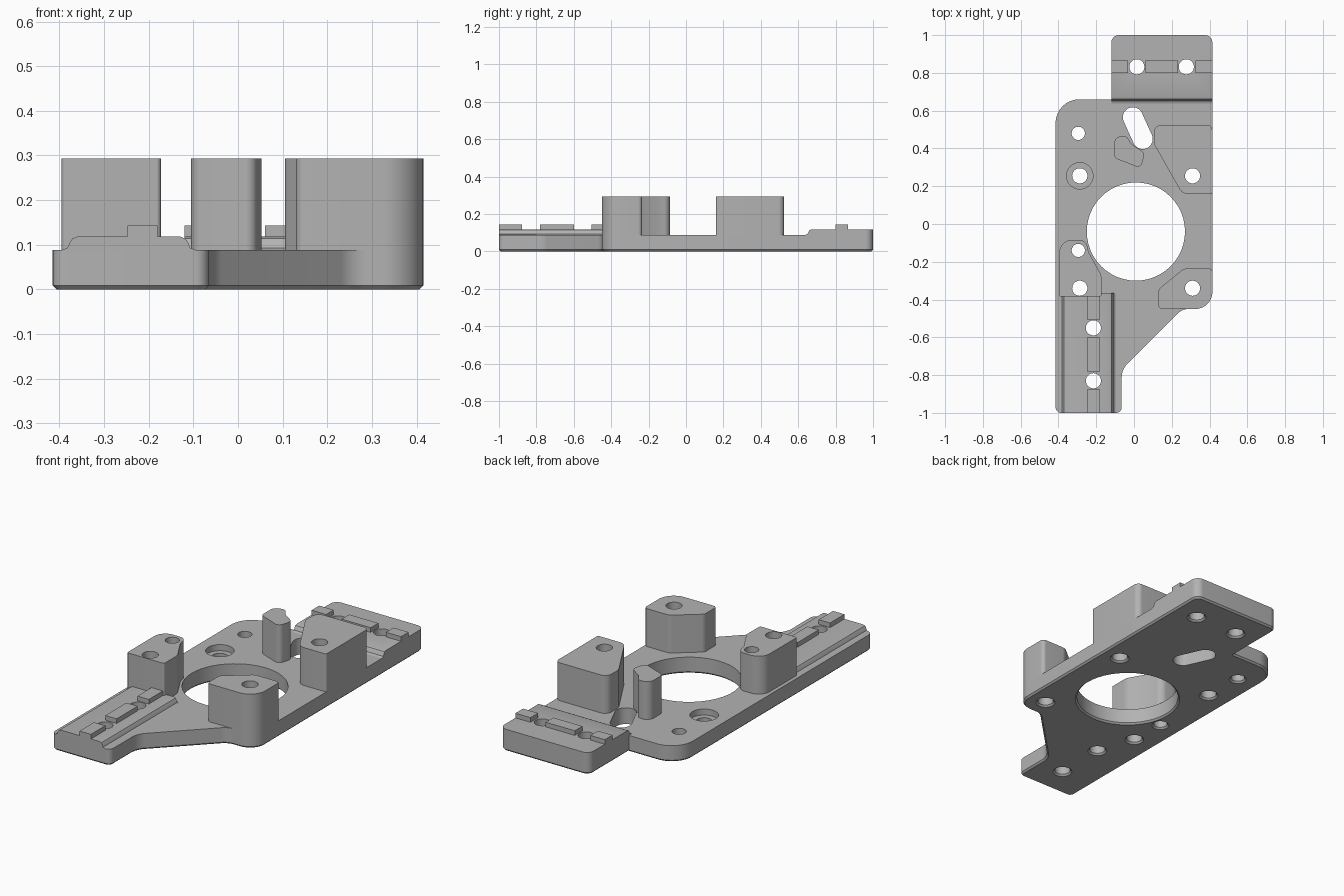
import bpy, bmesh, math
from mathutils import Vector

old = bpy.data.objects.get("Cube")
if old:
    bpy.data.objects.remove(old, do_unlink=True)

GREY = bpy.data.materials.new("plain_grey")
GREY.use_nodes = True
GREY.diffuse_color = (0.45, 0.45, 0.45, 1)
GREY.node_tree.nodes["Principled BSDF"].inputs["Base Color"].default_value = (0.45, 0.45, 0.45, 1)

DECK, PAD, RIDGE, POST = 0.088, 0.118, 0.143, 0.293


def finish(bm, name):
    bmesh.ops.recalc_face_normals(bm, faces=bm.faces)
    mesh = bpy.data.meshes.new(name)
    bm.to_mesh(mesh)
    bm.free()
    mesh.materials.append(GREY)
    ob = bpy.data.objects.new(name, mesh)
    bpy.context.collection.objects.link(ob)
    return ob


def rounded(corners, steps=10):
    """Outline from (x, y, radius) corners, each turned into an arc."""
    out = []
    for i, (x, y, r) in enumerate(corners):
        p = Vector((x, y))
        if r == 0:
            out.append(p)
            continue
        u = (Vector(corners[i - 1][:2]) - p).normalized()
        v = (Vector(corners[(i + 1) % len(corners)][:2]) - p).normalized()
        half = u.angle(v) / 2
        c = p + (u + v).normalized() * r / math.sin(half)
        a = p + u * r / math.tan(half) - c
        b = p + v * r / math.tan(half) - c
        out += [c + a.lerp(b, k / steps).normalized() * r for k in range(steps + 1)]
    return out


def extrude(bm, points, move):
    """Sweep a closed ring of 3D points along a vector."""
    face = bm.faces.new([bm.verts.new(p) for p in points])
    res = bmesh.ops.extrude_face_region(bm, geom=[face], use_keep_orig=True)
    top = [g for g in res["geom"] if isinstance(g, bmesh.types.BMVert)]
    bmesh.ops.translate(bm, verts=top, vec=move)


def prism(name, corners, z0, z1):
    bm = bmesh.new()
    extrude(bm, [(p.x, p.y, z0) for p in rounded(corners)], (0, 0, z1 - z0))
    return finish(bm, name)


def box(name, x0, x1, y0, y1, z0, z1):
    return prism(name, [(x0, y0, 0), (x1, y0, 0), (x1, y1, 0), (x0, y1, 0)], z0, z1)


def lathe(bm, x, y, profile, n=48):
    """Closed turned body from (radius, z) rings."""
    rings = [[bm.verts.new((x + r * math.cos(math.tau * k / n), y + r * math.sin(math.tau * k / n), z))
              for k in range(n)] for r, z in profile]
    for low, high in zip(rings, rings[1:]):
        for k in range(n):
            j = (k + 1) % n
            bm.faces.new((low[k], low[j], high[j], high[k]))
    bm.faces.new(rings[0][::-1])
    bm.faces.new(rings[-1])


# Base plate with a chamfered lower rim
plate = prism("base_plate", [
    (-0.415, -1, 0.03), (-0.065, -1, 0.03), (-0.065, -0.77, 0.1), (0.255, -0.45, 0.08),
    (0.415, -0.45, 0.09), (0.415, 1, 0.04), (-0.12, 1, 0.04), (-0.12, 0.66, 0),
    (-0.415, 0.66, 0.125)], 0, DECK)
bm = bmesh.new()
bm.from_mesh(plate.data)
rim = [e for e in bm.edges if all(v.co.z < 0.001 for v in e.verts)]
bmesh.ops.bevel(bm, geom=rim, offset=0.009, segments=1, affect="EDGES")
bm.to_mesh(plate.data)
bm.free()

# Raised pads with soft S-shaped steps
bm = bmesh.new()
step = [(0, DECK), (0.013, 0.093), (0.018, 0.105), (0.024, 0.114), (0.035, PAD)]
left = [(-0.395 + d, -1, z) for d, z in step]
right = [(-0.094 - d, -1, z) for d, z in reversed(step)]
extrude(bm, left + right, (0, 0.635, 0))
front_pad = finish(bm, "front_pad")

bm = bmesh.new()
ring = [(-0.12, 0.637 + d, z) for d, z in step] + [(-0.12, 1, PAD), (-0.12, 1, DECK)]
extrude(bm, ring, (0.535, 0, 0))
ends = [e for e in bm.edges if all(v.co.y > 0.99 for v in e.verts)
        and abs(e.verts[0].co.x - e.verts[1].co.x) < 0.01]
bmesh.ops.bevel(bm, geom=ends, offset=0.04, segments=10, profile=0.5, affect="EDGES")
back_pad = finish(bm, "back_pad")

# Locating ridges between the mounting holes
for i, (a, b) in enumerate([(-1, -0.877), (-0.78, -0.6), (-0.505, -0.38)]):
    box(f"front_ridge_{i + 1}", -0.248, -0.18, a, b, PAD - 0.01, RIDGE)
for i, (a, b) in enumerate([(-0.12, -0.033), (0.06, 0.234), (0.325, 0.415)]):
    box(f"back_ridge_{i + 1}", a, b, 0.8, 0.865, PAD - 0.01, RIDGE)

# Standing posts
posts = [
    prism("back_left_post", [
        (0.415, 0.16, 0.01), (0.415, 0.525, 0.03), (0.105, 0.525, 0.04),
        (0.105, 0.425, 0.05), (0.255, 0.16, 0.05)], DECK, POST),
    prism("front_left_post", [
        (0.13, -0.45, 0.02), (0.415, -0.45, 0.09), (0.415, -0.235, 0.02),
        (0.265, -0.235, 0.05), (0.13, -0.345, 0.03)], DECK, POST),
    prism("front_right_post", [
        (-0.395, -0.385, 0.01), (-0.173, -0.385, 0.01), (-0.173, -0.27, 0.06),
        (-0.24, -0.15, 0), (-0.255, -0.085, 0.04), (-0.395, -0.085, 0.065)], DECK, POST),
    prism("slim_post", [
        (-0.105, 0.35, 0.03), (0.035, 0.295, 0.025), (0.058, 0.375, 0.03),
        (-0.015, 0.425, 0.03), (-0.04, 0.465, 0.025), (-0.105, 0.465, 0.04)], DECK, POST)]

# Cutter: round holes, centre opening, counterbore and slot
bm = bmesh.new()
holes = [(-0.215, -0.55, 0.04), (-0.215, -0.83, 0.04), (0.015, 0.832, 0.04), (0.277, 0.832, 0.04),
         (-0.295, 0.48, 0.035), (0.31, 0.255, 0.04), (-0.295, -0.14, 0.035),
         (-0.287, -0.34, 0.04), (0.31, -0.34, 0.04), (0.01, -0.04, 0.26)]
for x, y, r in holes:
    lathe(bm, x, y, [(r + 0.011, -0.002), (r, 0.009), (r, 0.4)])
lathe(bm, -0.287, 0.255, [(0.051, -0.002), (0.04, 0.009), (0.04, 0.055), (0.07, 0.055), (0.07, 0.4)])
a, b = Vector((-0.006, 0.565)), Vector((0.046, 0.45))
along = math.atan2(b.y - a.y, b.x - a.x)
slot = []
for centre, start in ((a, along + math.pi / 2), (b, along - math.pi / 2)):
    for k in range(17):
        t = start + math.pi * k / 16
        slot.append((centre.x + 0.053 * math.cos(t), centre.y + 0.053 * math.sin(t), -0.1))
extrude(bm, slot, (0, 0, 0.5))
cutter = finish(bm, "hole_cutter")
cutter.hide_render = True

for ob in [plate, front_pad, back_pad] + posts:
    mod = ob.modifiers.new("holes", "BOOLEAN")
    mod.operation = "DIFFERENCE"
    mod.solver = "EXACT"
    mod.object = cutter
    bpy.context.view_layer.objects.active = ob
    bpy.ops.object.modifier_apply(modifier=mod.name)
bpy.data.objects.remove(cutter, do_unlink=True)

# Smooth the arcs, keep the edges crisp
for ob in [plate, front_pad, back_pad] + posts:
    bpy.ops.object.select_all(action="DESELECT")
    ob.select_set(True)
    bpy.context.view_layer.objects.active = ob
    bpy.ops.object.shade_smooth_by_angle(angle=math.radians(30))
